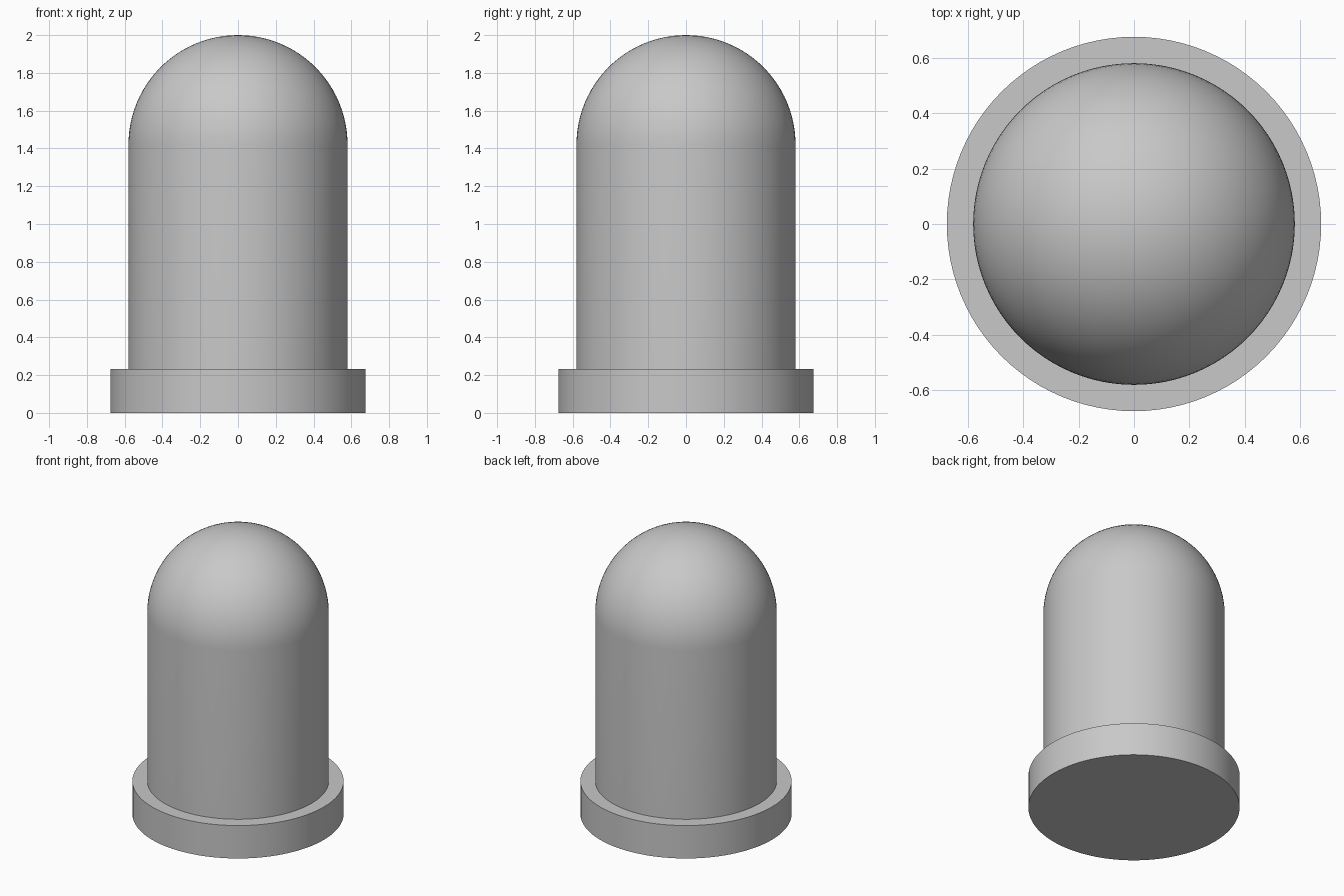
import bpy, bmesh, math

cube = bpy.data.objects.get("Cube")
if cube:
    bpy.data.objects.remove(cube, do_unlink=True)

SEGMENTS = 96
DOME_STEPS = 24
LENS_RADIUS = 0.58
FLANGE_RADIUS = 0.675
FLANGE_HEIGHT = 0.232
HEIGHT = 2.0

grey = bpy.data.materials.new("plain grey")
grey.use_nodes = True
colour = (0.58, 0.58, 0.58, 1)
grey.diffuse_color = colour
grey.node_tree.nodes["Principled BSDF"].inputs["Base Color"].default_value = colour


def lathe(name, profile):
    """Revolve a (radius, z) profile about the z axis."""
    bm = bmesh.new()
    verts = [bm.verts.new((r, 0, z)) for r, z in profile]
    edges = [bm.edges.new(pair) for pair in zip(verts, verts[1:])]
    bmesh.ops.spin(bm, geom=verts + edges, cent=(0, 0, 0), axis=(0, 0, 1),
                   angle=math.tau, steps=SEGMENTS, use_duplicate=False)
    bmesh.ops.remove_doubles(bm, verts=bm.verts, dist=0.0001)
    bmesh.ops.recalc_face_normals(bm, faces=bm.faces)
    mesh = bpy.data.meshes.new(name)
    bm.to_mesh(mesh)
    bm.free()
    mesh.materials.append(grey)
    obj = bpy.data.objects.new(name, mesh)
    bpy.context.collection.objects.link(obj)
    bpy.ops.object.select_all(action='DESELECT')
    obj.select_set(True)
    bpy.context.view_layer.objects.active = obj
    bpy.ops.object.shade_smooth_by_angle(angle=math.radians(30))
    return obj


# Round base flange
lathe("base_flange", [(0, 0), (FLANGE_RADIUS, 0),
                      (FLANGE_RADIUS, FLANGE_HEIGHT), (0, FLANGE_HEIGHT)])

# Cylindrical body with a hemispherical top, sunk slightly into the flange
dome_base = HEIGHT - LENS_RADIUS
angles = [math.pi / 2 * i / DOME_STEPS for i in range(DOME_STEPS + 1)]
dome = [(LENS_RADIUS * math.cos(a), dome_base + LENS_RADIUS * math.sin(a))
        for a in angles]
sunk = FLANGE_HEIGHT - 0.05
lathe("domed_body", [(0, sunk), (LENS_RADIUS, sunk)] + dome)
